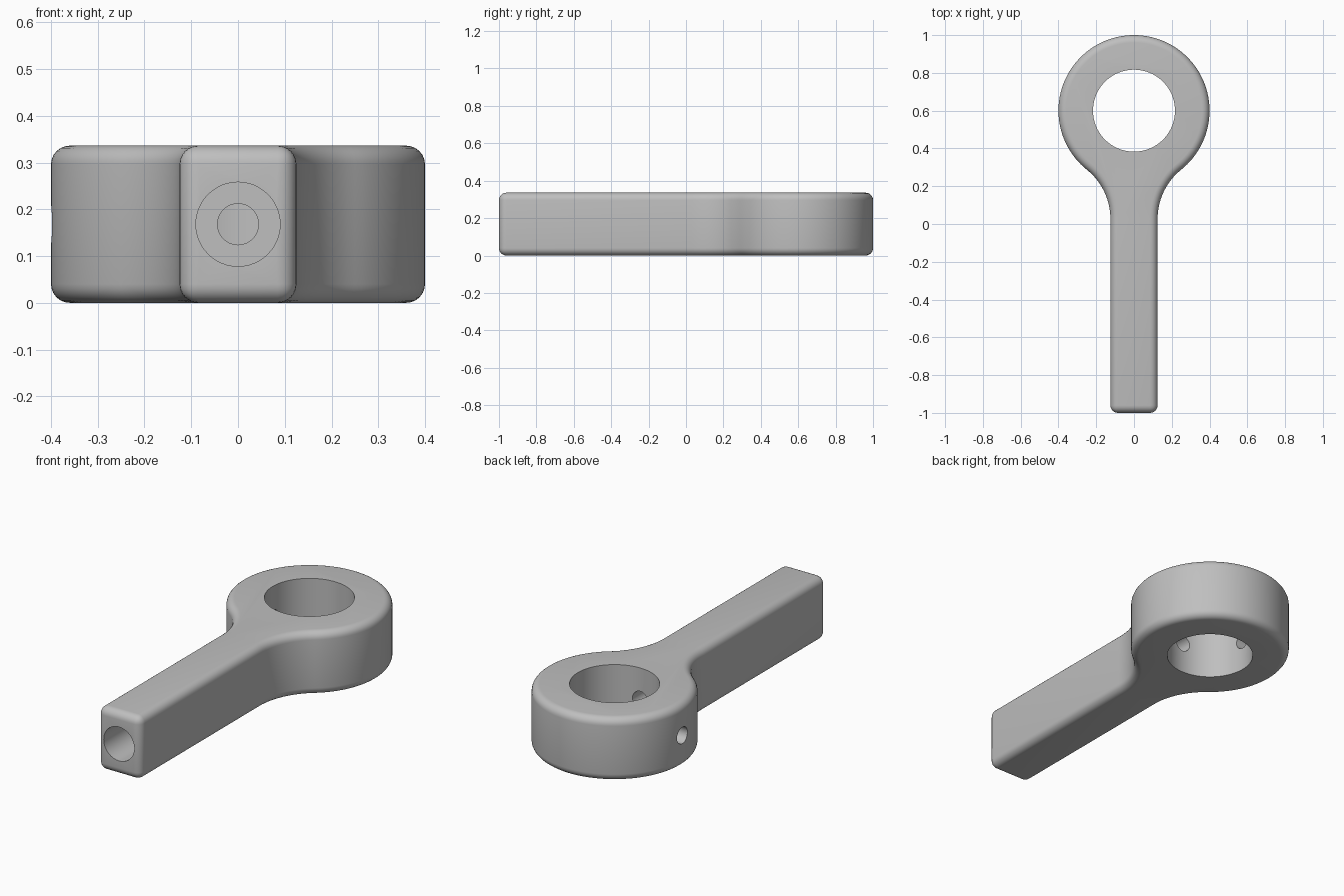
import bpy
import bmesh
from math import sin, cos, pi, sqrt, atan2
from mathutils import Vector

cube = bpy.data.objects.get("Cube")
if cube:
    bpy.data.objects.remove(cube)

HEIGHT = 0.336      # thickness of the whole part
EYE_Y = 0.6         # centre of the ring
EYE_R = 0.4
HALF_W = 0.125      # half width of the shank
NECK_R = 0.333      # fillet between shank and ring
MID = HEIGHT / 2

steel = bpy.data.materials.new("grey_steel")
steel.use_nodes = True
GREY = (0.52, 0.52, 0.52, 1)
steel.diffuse_color = GREY
steel.node_tree.nodes["Principled BSDF"].inputs["Base Color"].default_value = GREY


def arc(cx, cy, r, start, end, steps):
    return [(cx + r * cos(start + (end - start) * i / steps),
             cy + r * sin(start + (end - start) * i / steps))
            for i in range(steps + 1)]


# Right half of the outline: shank end, neck fillet, ring up to the top
neck_x = HALF_W + NECK_R
neck_y = EYE_Y - sqrt((EYE_R + NECK_R) ** 2 - neck_x ** 2)
touch = atan2(neck_y - EYE_Y, neck_x)
half = [(HALF_W, -1)]
half += arc(neck_x, neck_y, NECK_R, pi, touch + pi, 14)
half += arc(0, EYE_Y, EYE_R, touch, pi / 2, 48)[1:]
outline = half + [(-x, y) for x, y in reversed(half[:-1])]

# Extrude the outline into the body
bm = bmesh.new()
base = bm.faces.new([bm.verts.new((x, y, 0)) for x, y in outline])
grown = bmesh.ops.extrude_face_region(bm, geom=[base])
top = [v for v in grown["geom"] if isinstance(v, bmesh.types.BMVert)]
bmesh.ops.translate(bm, verts=top, vec=(0, 0, HEIGHT))
bmesh.ops.recalc_face_normals(bm, faces=bm.faces)
mesh = bpy.data.meshes.new("eye_rod")
bm.to_mesh(mesh)
bm.free()
mesh.materials.append(steel)
body = bpy.data.objects.new("eye_rod", mesh)
bpy.context.collection.objects.link(body)

# Rounded outer edges
bevel = body.modifiers.new("rounded_edges", "BEVEL")
bevel.width = 0.04
bevel.segments = 6
bevel.limit_method = "ANGLE"
bevel.angle_limit = pi / 4


def drill(name, start, end, radius, sides):
    """Cut a round hole between two points."""
    start, end = Vector(start), Vector(end)
    axis = end - start
    bpy.ops.mesh.primitive_cylinder_add(
        vertices=sides, radius=radius, depth=axis.length,
        location=(start + end) / 2,
        rotation=axis.to_track_quat("Z", "Y").to_euler())
    cutter = bpy.context.object
    cutter.name = name
    cutter.data.materials.append(steel)
    cutter.hide_render = True
    cut = body.modifiers.new(name, "BOOLEAN")
    cut.operation = "DIFFERENCE"
    cut.solver = "EXACT"
    cut.object = cutter
    return cutter


cutters = [
    drill("ring_hole", (0, EYE_Y, -0.1), (0, EYE_Y, HEIGHT + 0.1), 0.217, 96),
    drill("shank_bore", (0, -1.1, MID), (0, -0.1, MID), 0.09, 48),
    drill("shank_passage", (0, -0.3, MID), (0, EYE_Y, MID), 0.044, 32),
    drill("side_hole", (-0.5, EYE_Y, MID), (0, EYE_Y, MID), 0.044, 32),
]

# Apply the cuts, remove the cutters, then shade
bpy.ops.object.select_all(action="DESELECT")
body.select_set(True)
bpy.context.view_layer.objects.active = body
for name in [m.name for m in body.modifiers]:
    bpy.ops.object.modifier_apply(modifier=name)
for cutter in cutters:
    bpy.data.objects.remove(cutter)
bpy.ops.object.shade_smooth_by_angle(angle=pi / 6)
